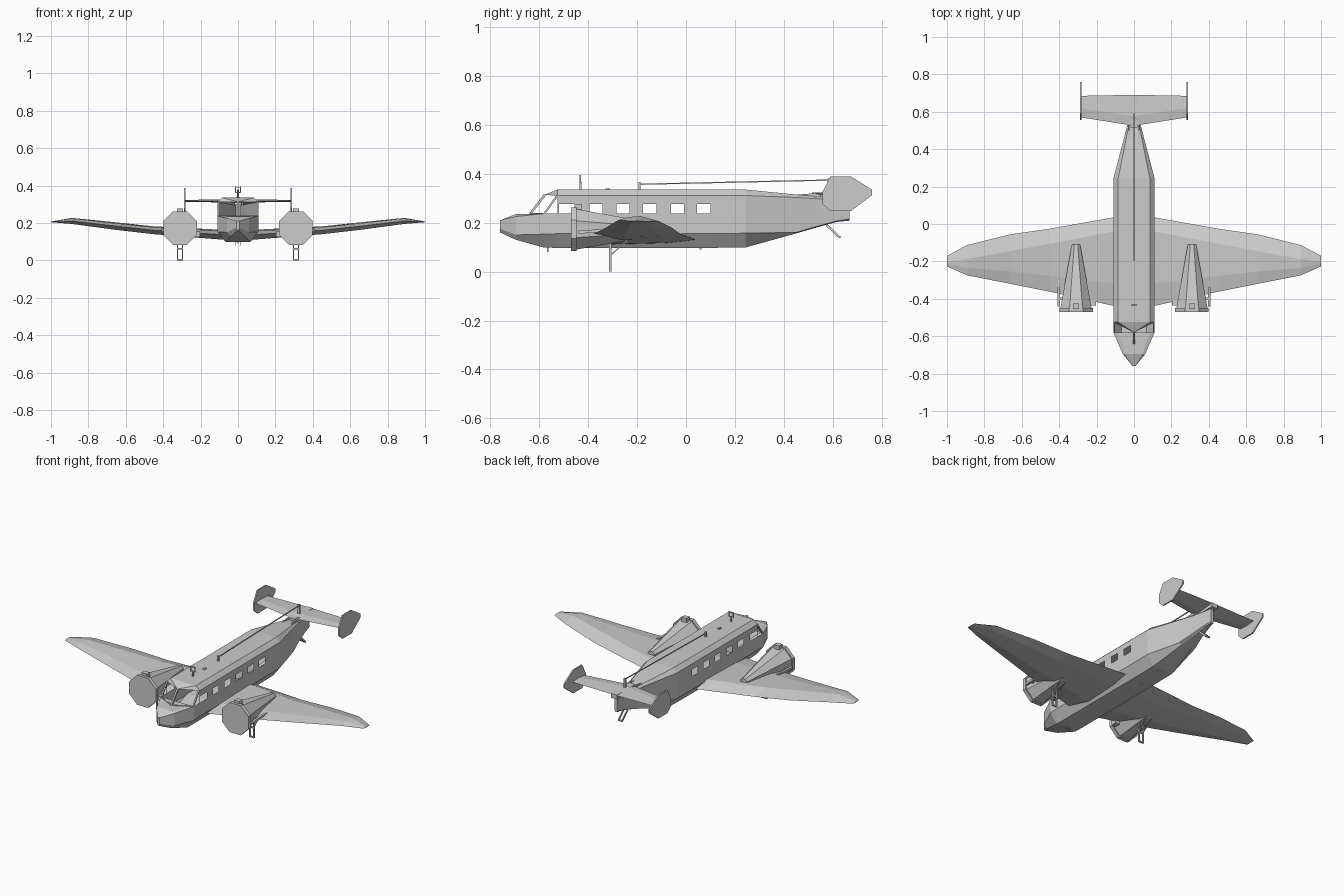
import bpy, bmesh, math
from mathutils import Vector


def make(name, bm):
    bmesh.ops.remove_doubles(bm, verts=bm.verts, dist=0.0003)
    bmesh.ops.recalc_face_normals(bm, faces=bm.faces)
    me = bpy.data.meshes.new(name)
    bm.to_mesh(me)
    bm.free()
    ob = bpy.data.objects.new(name, me)
    bpy.context.collection.objects.link(ob)
    return ob


def loft(name, rings, skip=lambda i, j: False):
    """Skin a list of equal-length rings, capping both ends."""
    bm = bmesh.new()
    vs = [[bm.verts.new(p) for p in r] for r in rings]
    n = len(vs[0])
    for i in range(len(vs) - 1):
        for j in range(n):
            if not skip(i, j):
                k = (j + 1) % n
                bm.faces.new((vs[i][j], vs[i][k], vs[i + 1][k], vs[i + 1][j]))
    bm.faces.new(vs[0])
    bm.faces.new(vs[-1][::-1])
    return make(name, bm)


def bar(name, a, b, w=0.008, d=None):
    """Rectangular bar between two points."""
    a, b = Vector(a), Vector(b)
    t = (b - a).normalized()
    u = Vector((1, 0, 0)) if abs(t.x) < 0.9 else Vector((0, 1, 0))
    v = t.cross(u).normalized()
    u = v.cross(t)
    u, v = u * w / 2, v * (d or w) / 2
    return loft(name, [[p + u + v, p + u - v, p - u - v, p - u + v] for p in (a, b)])


def octagon(x, y, z, r):
    return [(x + r * math.cos(math.radians(22.5 + 45 * k)), y,
             z + r * math.sin(math.radians(22.5 + 45 * k))) for k in range(8)]


# Fuselage shell: stations of y, half width, top, shoulder, chine, bottom
windows = [(-0.52, -0.455), (-0.395, -0.342), (-0.285, -0.23),
           (-0.175, -0.12), (-0.062, -0.008), (0.045, 0.1)]
stations = [(-0.76, 0.008, 0.21, 0.21, 0.175, 0.16),
            (-0.695, 0.06, 0.235, 0.225, 0.15, 0.13),
            (-0.58, 0.11, 0.237, 0.237, 0.153, 0.098),
            (-0.525, 0.11, 0.335, 0.311, 0.155, 0.097)]
stations += [(y, 0.11, 0.335, 0.311, 0.155, 0.097) for w in windows for y in w]
stations += [(0.245, 0.11, 0.335, 0.311, 0.157, 0.099),
             (0.45, 0.056, 0.315, 0.303, 0.16, 0.156),
             (0.53, 0.036, 0.307, 0.298, 0.184, 0.179),
             (0.615, 0.02, 0.302, 0.295, 0.207, 0.203),
             (0.668, 0.01, 0.30, 0.294, 0.215, 0.208)]


def section(y, w, top, sh, chine, bot):
    half = [(0.77 * w, top), (w, sh), (w, min(sh, 0.277)), (w, min(sh, 0.237)),
            (w, chine), (0.6 * w, bot)]
    return [(x, y, z) for x, z in half] + [(-x, y, z) for x, z in half[::-1]]


window_bays = {4 + 2 * k for k in range(len(windows))}


def opening(i, j):
    if i == 2:                      # open windscreen
        return j in (0, 1, 2, 8, 9, 10, 11)
    return i in window_bays and j in (2, 8)


loft("fuselage", [section(*s) for s in stations], opening)

# Cockpit roof visor and windscreen posts
bm = bmesh.new()
v = [bm.verts.new(p) for p in ((0.085, -0.525, 0.335), (-0.085, -0.525, 0.335),
     (-0.11, -0.525, 0.311), (0, -0.58, 0.313), (0.11, -0.525, 0.311))]
for f in ((0, 1, 3), (1, 2, 3), (0, 3, 4)):
    bm.faces.new([v[k] for k in f])
make("cockpit_visor", bm)
bar("windscreen_center_post", (0, -0.637, 0.235), (0, -0.577, 0.314), 0.01)
for s in (-1, 1):
    bar("windscreen_side_post", (s * 0.106, -0.58, 0.235), (s * 0.106, -0.525, 0.313), 0.008)
    bar("windscreen_sill", (0, -0.637, 0.237), (s * 0.108, -0.58, 0.237), 0.006)

# Wings: x, leading y, ridge y, trailing y, middle z, half thickness
ribs = [(0.0, -0.46, -0.02, 0.05, 0.135, 0.027),
        (0.11, -0.437, -0.04, 0.035, 0.139, 0.026),
        (0.45, -0.362, -0.105, -0.025, 0.161, 0.021),
        (0.66, -0.32, -0.145, -0.055, 0.184, 0.02),
        (0.89, -0.275, -0.187, -0.112, 0.211, 0.016),
        (1.0, -0.227, -0.2, -0.17, 0.206, 0.002)]


def rib(s, x, le, rd, te, z, h):
    c = te - le
    return [(s * x, le, z), (s * x, le + 0.25 * c, z + 0.75 * h), (s * x, rd, z + h),
            (s * x, te, z - 0.3 * h), (s * x, le + 0.75 * c, z - 0.8 * h),
            (s * x, le + 0.3 * c, z - h)]


for s in (-1, 1):
    loft("wing", [rib(s, *r) for r in ribs])

    # Engine nacelle with front collar, intake and exhausts
    ex = s * 0.31
    loft("engine_collar", [octagon(ex, y, 0.173, 0.097) for y in (-0.47, -0.448)])
    loft("engine_nacelle", [octagon(ex, -0.45, 0.173, 0.09), octagon(ex, -0.11, 0.172, 0.024)])
    bar("engine_intake", (ex, -0.455, 0.264), (ex, -0.425, 0.264), 0.034, 0.026)
    bar("exhaust_pipe", (s * 0.402, -0.44, 0.162), (s * 0.402, -0.30, 0.168), 0.013)
    bar("exhaust_bracket", (s * 0.37, -0.40, 0.163), (s * 0.402, -0.40, 0.163), 0.012)
    bar("inner_vent", (s * 0.218, -0.435, 0.14), (s * 0.218, -0.40, 0.14), 0.028)

    # Landing gear fork
    for dx in (-0.014, 0.014):
        bar("gear_leg", (ex + dx, -0.31, 0), (ex + dx, -0.31, 0.13), 0.006, 0.01)
        bar("gear_brace", (ex + dx, -0.31, 0.065), (ex + dx, -0.225, 0.14), 0.005)
    for z in (0.004, 0.062):
        bar("gear_crossbar", (ex - 0.016, -0.31, z), (ex + 0.016, -0.31, z), 0.008)

    # Tailplane half and end fin
    tail = [(0.0, 0.525, 0.69, 0.009), (0.03, 0.53, 0.69, 0.009), (0.285, 0.57, 0.685, 0.005)]
    loft("tailplane", [[(s * x, a, 0.318), (s * x, a + 0.05, 0.318 + h),
                        (s * x, b, 0.32), (s * x, a + 0.05, 0.318 - h)]
                       for x, a, b, h in tail])
    fin = [(0.557, 0.325), (0.59, 0.388), (0.675, 0.388), (0.76, 0.335),
           (0.76, 0.312), (0.675, 0.248), (0.59, 0.248), (0.557, 0.278)]
    loft("tail_fin", [[(s * x, y, z) for y, z in fin] for x in (0.281, 0.289)])

    # Tail wheel fork and belly probes
    bar("tail_wheel_fork", (s * 0.012, 0.575, 0.19), (s * 0.012, 0.628, 0.14), 0.006, 0.01)
    bar("belly_probe", (s * 0.012, -0.565, 0.105), (s * 0.012, -0.565, 0.08), 0.005)
    bar("tail_root_fairing", (s * 0.026, 0.40, 0.302), (s * 0.026, 0.55, 0.314), 0.008, 0.016)

bar("tail_wheel_crossbar", (-0.014, 0.628, 0.141), (0.014, 0.628, 0.141), 0.008)
bar("tail_root_block", (0, 0.515, 0.31), (0, 0.69, 0.31), 0.04, 0.026)
bar("belly_drain", (0, 0.06, 0.1), (0, 0.06, 0.09), 0.008)

# Roof antennas: mast, wire, tail mast and square loop
bar("antenna_mast", (0, -0.19, 0.33), (0, -0.19, 0.366), 0.01)
bar("antenna_wire", (0, -0.19, 0.357), (0, 0.585, 0.374), 0.005)
bar("antenna_tail_mast", (0, 0.585, 0.30), (0, 0.585, 0.38), 0.012)
bar("loop_stem", (0, -0.432, 0.333), (0, -0.432, 0.366), 0.008)
for s in (-1, 1):
    bar("loop_side", (s * 0.014, -0.432, 0.362), (s * 0.014, -0.432, 0.394), 0.005)
for z in (0.364, 0.391):
    bar("loop_rail", (-0.016, -0.432, z), (0.016, -0.432, z), 0.005)
bar("roof_vent", (0, -0.33, 0.335), (0, -0.31, 0.335), 0.014, 0.01)
